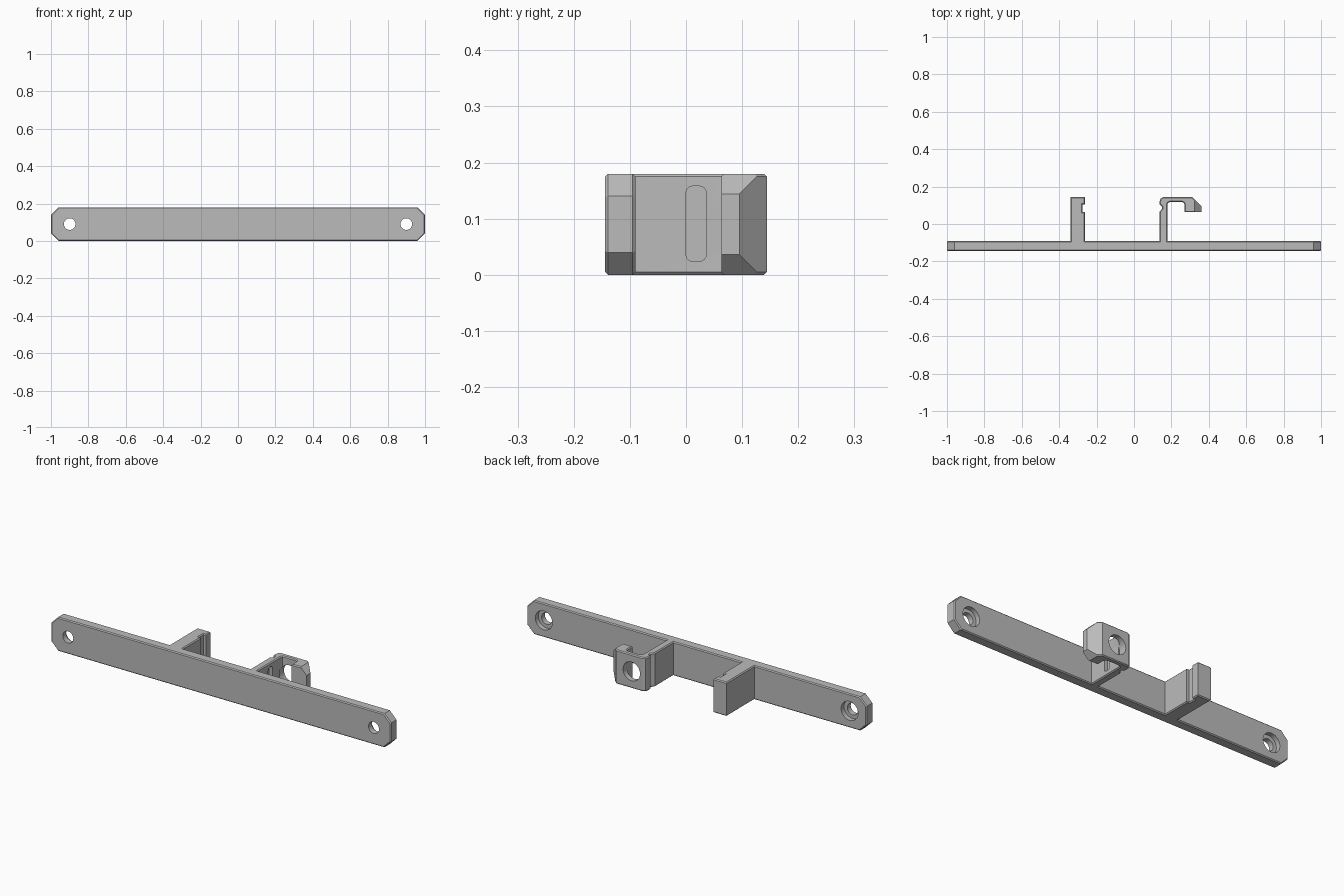
import bpy, bmesh, math
from mathutils import Vector

cube = bpy.data.objects.get("Cube")
if cube:
    bpy.data.objects.remove(cube)

H = 0.18      # height of the whole bracket
EDGE = 0.005  # small edge chamfer

grey = bpy.data.materials.new("plain grey")
grey.use_nodes = True
grey.diffuse_color = (0.5, 0.5, 0.5, 1)
grey.node_tree.nodes["Principled BSDF"].inputs["Base Color"].default_value = (0.5, 0.5, 0.5, 1)


def finish(name, bm):
    bmesh.ops.recalc_face_normals(bm, faces=bm.faces)
    mesh = bpy.data.meshes.new(name)
    bm.to_mesh(mesh)
    bm.free()
    mesh.materials.append(grey)
    obj = bpy.data.objects.new(name, mesh)
    bpy.context.collection.objects.link(obj)
    return obj


def prism(points, axis, start, end, chamfer=EDGE):
    """Extrude a flat profile along y (points are x, z) or z (points are x, y)."""
    bm = bmesh.new()
    place = (lambda a, b: (a, start, b)) if axis == 1 else (lambda a, b: (a, b, start))
    face = bm.faces.new([bm.verts.new(place(*p)) for p in points])
    new = bmesh.ops.extrude_face_region(bm, geom=[face])["geom"]
    move = Vector()
    move[axis] = end - start
    bmesh.ops.translate(bm, vec=move, verts=[v for v in new if isinstance(v, bmesh.types.BMVert)])
    bmesh.ops.recalc_face_normals(bm, faces=bm.faces)
    if chamfer:
        rim = [e for e in bm.edges if abs(e.verts[0].co[axis] - e.verts[1].co[axis]) < 1e-5]
        bmesh.ops.bevel(bm, geom=rim, offset=chamfer, segments=1, affect='EDGES')
    return bm


def cut(target, cutter):
    cutter.hide_render = True
    mod = target.modifiers.new("cut", 'BOOLEAN')
    mod.object = cutter
    mod.operation = 'DIFFERENCE'
    mod.solver = 'EXACT'
    bpy.context.view_layer.objects.active = target
    bpy.ops.object.modifier_apply(modifier=mod.name)
    bpy.data.objects.remove(cutter)


def bore(target, x, radius, y0, y1):
    ring = [(x + radius * math.cos(math.tau * i / 40),
             H / 2 + radius * math.sin(math.tau * i / 40)) for i in range(40)]
    cut(target, finish("bore_cutter", prism(ring, 1, y0, y1, 0)))


# Long mounting bar with clipped corners and counterbored holes
c = 0.04
bar_outline = [(-1, c), (-1 + c, 0), (1 - c, 0), (1, c),
               (1, H - c), (1 - c, H), (-1 + c, H), (-1, H - c)]
bar = finish("mounting_bar", prism(bar_outline, 1, -0.144, -0.09))
for side in (-1, 1):
    bore(bar, side * 0.9, 0.031, -0.2, 0)
    bore(bar, side * 0.9, 0.05, -0.115, 0)

# Straight post with a groove on its inner side
post_outline = [(-0.34, -0.1), (-0.262, -0.1), (-0.262, 0.064), (-0.276, 0.064),
                (-0.276, 0.104), (-0.262, 0.104), (-0.262, 0.144), (-0.34, 0.144)]
post = finish("grooved_post", prism(post_outline, 2, 0, H))

# Hooked clip arm with a tapered tip
clip_outline = [(0.137, -0.1), (0.178, -0.1), (0.178, 0.102), (0.182, 0.113), (0.193, 0.117),
                (0.258, 0.117), (0.267, 0.113), (0.27, 0.104), (0.27, 0.063), (0.36, 0.063),
                (0.36, 0.095), (0.311, 0.144), (0.158, 0.144), (0.143, 0.137), (0.137, 0.122),
                (0.137, 0.104), (0.151, 0.092), (0.151, 0.082), (0.137, 0.067)]
bm = prism(clip_outline, 2, 0, H)
for z, up in ((0.036, -1), (H - 0.036, 1)):
    geom = bm.verts[:] + bm.edges[:] + bm.faces[:]
    bmesh.ops.bisect_plane(bm, geom=geom, plane_co=(0.36, 0, z), plane_no=(1, 0, up), clear_outer=True)
    bmesh.ops.holes_fill(bm, edges=[e for e in bm.edges if e.is_boundary], sides=0)
clip = finish("hooked_clip_arm", bm)
bore(clip, 0.22, 0.05, 0.1, 0.2)

# Rounded pocket in the inner face of the clip arm
bm = bmesh.new()
bmesh.ops.create_cube(bm, size=1)
bmesh.ops.scale(bm, vec=(0.04, 0.036, 0.134), verts=bm.verts)
bmesh.ops.translate(bm, vec=(0.178, 0.018, 0.091), verts=bm.verts)
long_edges = [e for e in bm.edges if abs(e.verts[0].co.x - e.verts[1].co.x) > 0.01]
bmesh.ops.bevel(bm, geom=long_edges, offset=0.012, segments=4, profile=0.5, affect='EDGES')
cut(clip, finish("pocket_cutter", bm))

# Smooth the bores while keeping edges crisp
bpy.ops.object.select_all(action='DESELECT')
for obj in (bar, post, clip):
    obj.select_set(True)
bpy.context.view_layer.objects.active = bar
bpy.ops.object.shade_smooth_by_angle(angle=math.radians(25))
